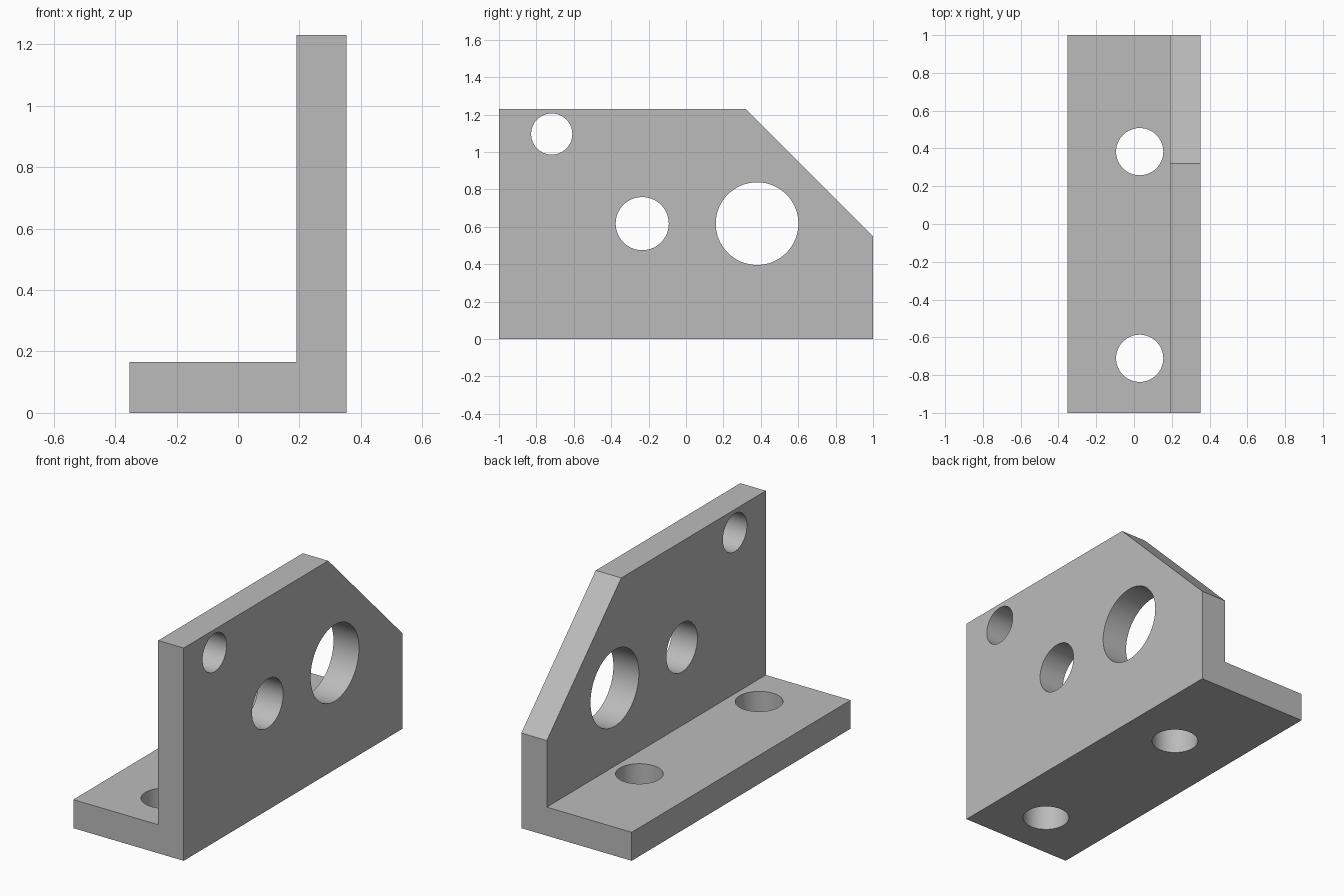
import bpy, bmesh
from math import pi, radians
from mathutils import Matrix, Vector

if "Cube" in bpy.data.objects:
    bpy.data.objects.remove(bpy.data.objects["Cube"], do_unlink=True)

HALF_X, HALF_Y, HEIGHT = 0.353, 1.0, 1.23
WALL_X, BASE_Z = 0.19, 0.165

grey = bpy.data.materials.new("plain grey")
grey.use_nodes = True
colour = (0.5, 0.5, 0.5, 1)
grey.diffuse_color = colour
grey.node_tree.nodes["Principled BSDF"].inputs["Base Color"].default_value = colour


def make_object(name, bm):
    mesh = bpy.data.meshes.new(name)
    bmesh.ops.recalc_face_normals(bm, faces=bm.faces)
    bm.to_mesh(mesh)
    bm.free()
    mesh.materials.append(grey)
    obj = bpy.data.objects.new(name, mesh)
    bpy.context.collection.objects.link(obj)
    return obj


# L-shaped section extruded along y
bm = bmesh.new()
section = [(-HALF_X, 0), (HALF_X, 0), (HALF_X, HEIGHT),
           (WALL_X, HEIGHT), (WALL_X, BASE_Z), (-HALF_X, BASE_Z)]
face = bm.faces.new([bm.verts.new((x, -HALF_Y, z)) for x, z in section])
ext = bmesh.ops.extrude_face_region(bm, geom=[face])
moved = [v for v in ext["geom"] if isinstance(v, bmesh.types.BMVert)]
bmesh.ops.translate(bm, verts=moved, vec=(0, 2 * HALF_Y, 0))

# Sloped corner at the back of the wall
cut = bmesh.ops.bisect_plane(bm, geom=bm.verts[:] + bm.edges[:] + bm.faces[:],
                             plane_co=(0, HALF_Y, 0.55), plane_no=(0, 1, 1),
                             clear_outer=True)
edges = [e for e in cut["geom_cut"] if isinstance(e, bmesh.types.BMEdge)]
bmesh.ops.holes_fill(bm, edges=edges)
bracket = make_object("angle_bracket", bm)

# Round through holes: centre, radius, drilled along x (wall) or z (base)
wall_x = (WALL_X + HALF_X) / 2
holes = [((wall_x, -0.718, 1.096), 0.11, "X"),
         ((wall_x, -0.234, 0.617), 0.142, "X"),
         ((wall_x, 0.38, 0.617), 0.221, "X"),
         ((0.03, 0.383, BASE_Z / 2), 0.125, "Z"),
         ((0.03, -0.711, BASE_Z / 2), 0.125, "Z")]

bpy.context.view_layer.objects.active = bracket
bracket.select_set(True)
for centre, radius, axis in holes:
    drill = bmesh.new()
    turn = Matrix.Rotation(pi / 2, 4, "Y") if axis == "X" else Matrix()
    bmesh.ops.create_cone(drill, cap_ends=True, segments=64, radius1=radius,
                          radius2=radius, depth=0.3,
                          matrix=Matrix.Translation(Vector(centre)) @ turn)
    cutter = make_object("hole_cutter", drill)
    cutter.hide_render = True
    mod = bracket.modifiers.new("hole", "BOOLEAN")
    mod.operation, mod.solver, mod.object = "DIFFERENCE", "EXACT", cutter
    bpy.ops.object.modifier_apply(modifier=mod.name)
    bpy.data.objects.remove(cutter, do_unlink=True)

# Smooth hole walls, sharp edges elsewhere
bpy.ops.object.select_all(action="DESELECT")
bracket.select_set(True)
bpy.ops.object.shade_smooth_by_angle(angle=radians(30))
